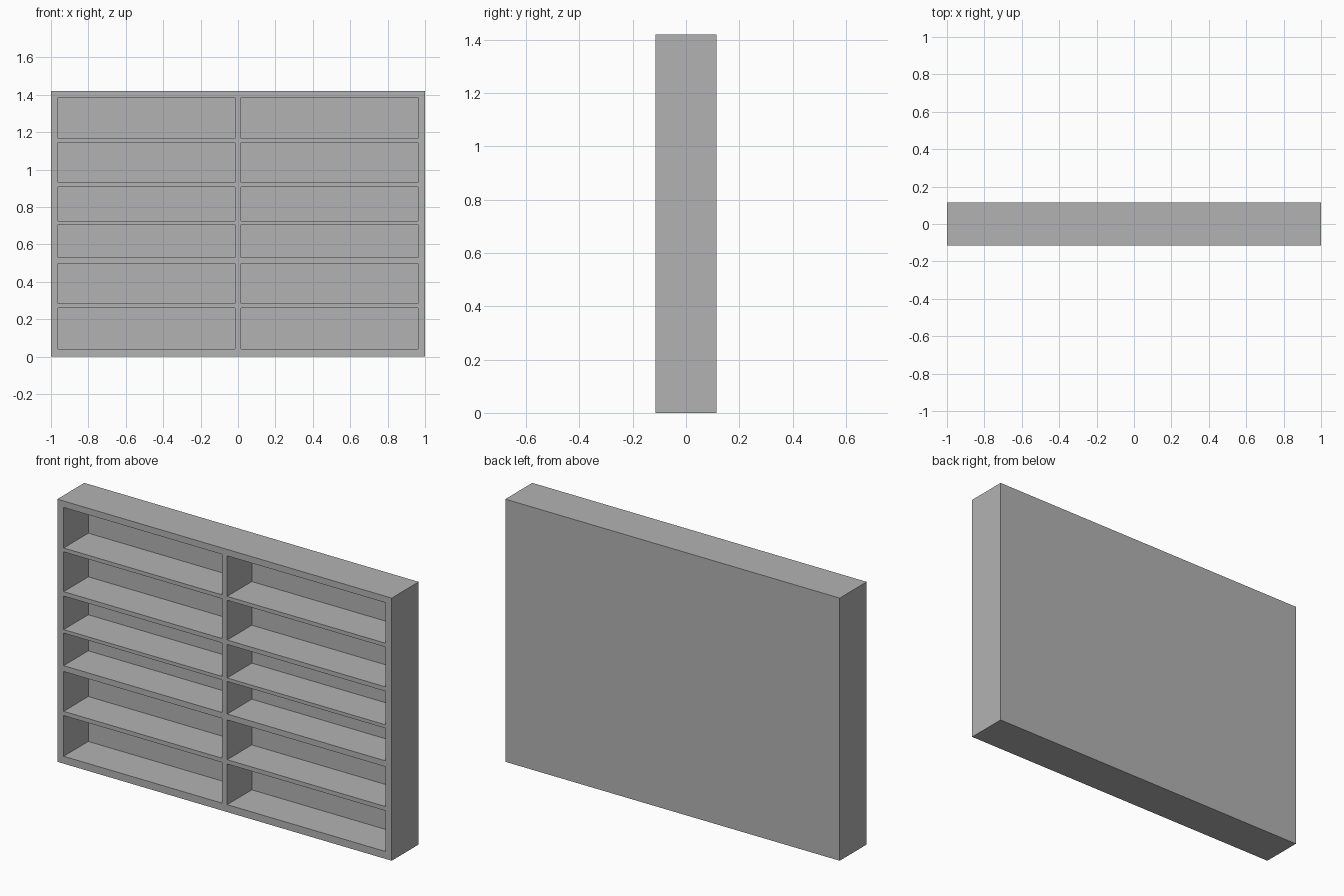
import bpy
import bmesh
from mathutils import Vector

cube = bpy.data.objects.get("Cube")
if cube:
    bpy.data.objects.remove(cube, do_unlink=True)

WIDTH, DEPTH, HEIGHT = 2.0, 0.23, 1.42
POCKET_DEPTH = 0.21
COLUMNS = [(-0.962, -0.016), (0.016, 0.962)]
ROWS = [(0.04, 0.26), (0.283, 0.498), (0.53, 0.706),
        (0.725, 0.906), (0.93, 1.145), (1.166, 1.385)]

# Single painted grey
grey = bpy.data.materials.new("plain grey")
grey.use_nodes = True
colour = (0.45, 0.45, 0.45, 1)
grey.diffuse_color = colour
grey.node_tree.nodes["Principled BSDF"].inputs["Base Color"].default_value = colour

# Solid cabinet block
bm = bmesh.new()
bmesh.ops.create_cube(bm, size=1)
bmesh.ops.scale(bm, vec=(WIDTH, DEPTH, HEIGHT), verts=bm.verts)
bmesh.ops.translate(bm, vec=(0, 0, HEIGHT / 2), verts=bm.verts)


def slice_block(point, normal):
    geom = bm.verts[:] + bm.edges[:] + bm.faces[:]
    bmesh.ops.bisect_plane(bm, geom=geom, plane_co=point, plane_no=normal)


# Cut lines along the frame, divider and shelves
for column in COLUMNS:
    for x in column:
        slice_block((x, 0, 0), (1, 0, 0))
for row in ROWS:
    for z in row:
        slice_block((0, 0, z), (0, 0, 1))


def inside(value, spans):
    return any(low < value < high for low, high in spans)


# Push the compartments in, leaving a thin back panel
bm.normal_update()
pockets = []
for face in bm.faces:
    centre = face.calc_center_median()
    if face.normal.y < -0.9 and inside(centre.x, COLUMNS) and inside(centre.z, ROWS):
        pockets.append(face)
pushed = bmesh.ops.extrude_discrete_faces(bm, faces=pockets)["faces"]
for face in pushed:
    bmesh.ops.translate(bm, vec=Vector((0, POCKET_DEPTH, 0)), verts=face.verts)

# Clean the flat outer sides
outer = [f for f in bm.faces if f.normal.y > 0.9]
edges = {e for f in outer for e in f.edges if all(n in outer for n in e.link_faces)}
bmesh.ops.dissolve_edges(bm, edges=list(edges), use_verts=False)
bmesh.ops.recalc_face_normals(bm, faces=bm.faces)

mesh = bpy.data.meshes.new("shelf_cabinet")
bm.to_mesh(mesh)
bm.free()
mesh.materials.append(grey)
cabinet = bpy.data.objects.new("shelf_cabinet", mesh)
bpy.context.scene.collection.objects.link(cabinet)
